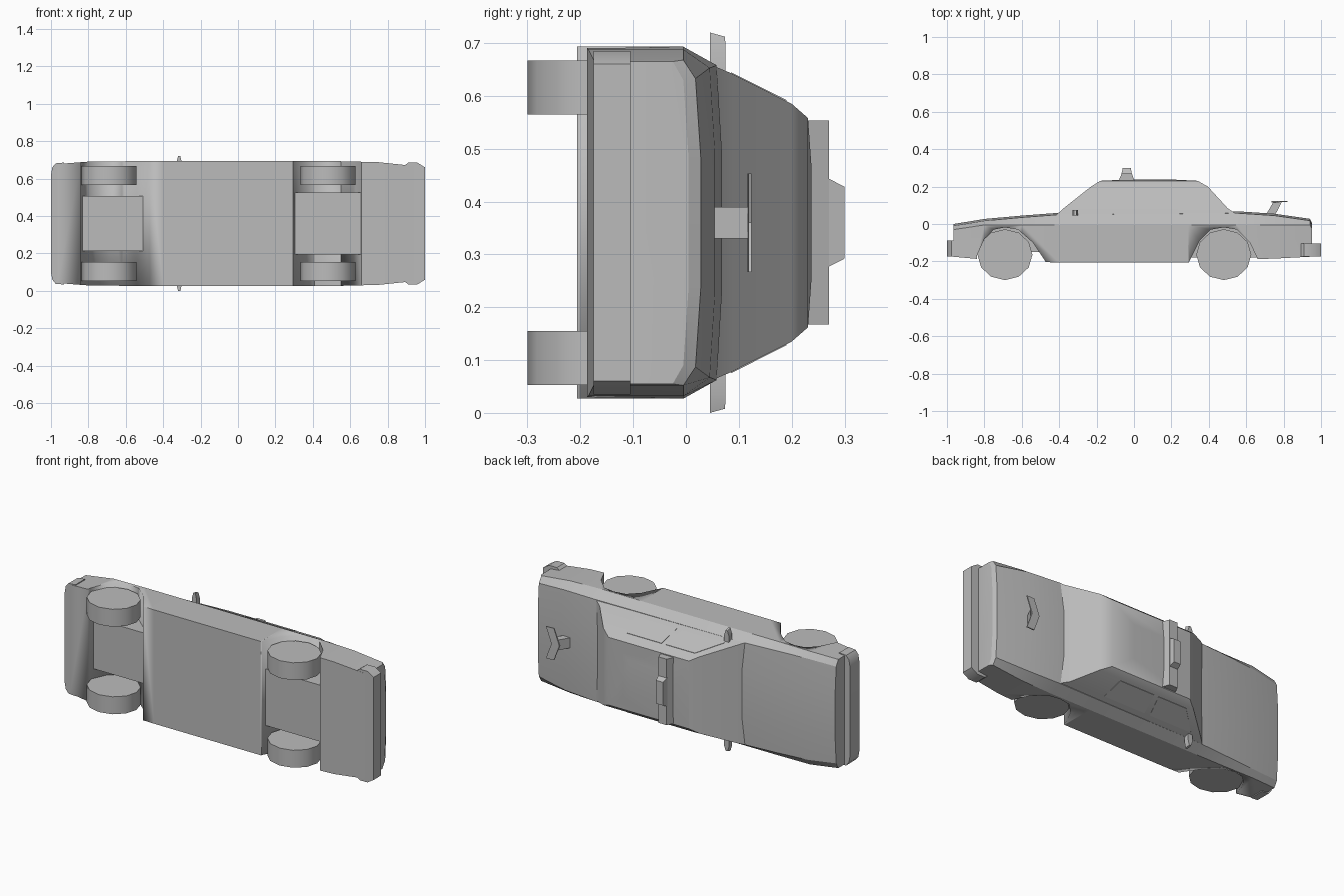
import bpy, bmesh, math

if "Cube" in bpy.data.objects:
    bpy.data.objects.remove(bpy.data.objects["Cube"], do_unlink=True)

# The car lies on its side: x runs nose to tail, y is the car's up, z is its width
MID = 0.36
GREY = (0.5, 0.5, 0.5, 1)
paint = bpy.data.materials.new("plain_grey")
paint.use_nodes = True
paint.diffuse_color = GREY
paint.node_tree.nodes["Principled BSDF"].inputs["Base Color"].default_value = GREY


def loft(name, rings, angle=35):
    """Skin a list of equal-length closed rings and cap both ends."""
    bm = bmesh.new()
    loops = [[bm.verts.new(p) for p in ring] for ring in rings]
    n = len(loops[0])
    for a, b in zip(loops, loops[1:]):
        for i in range(n):
            j = (i + 1) % n
            bm.faces.new((a[i], a[j], b[j], b[i]))
    bm.faces.new(loops[0])
    bm.faces.new(loops[-1])
    bmesh.ops.recalc_face_normals(bm, faces=bm.faces)
    mesh = bpy.data.meshes.new(name)
    bm.to_mesh(mesh)
    bm.free()
    mesh.materials.append(paint)
    obj = bpy.data.objects.new(name, mesh)
    bpy.context.collection.objects.link(obj)
    bpy.ops.object.select_all(action='DESELECT')
    obj.select_set(True)
    bpy.context.view_layer.objects.active = obj
    bpy.ops.object.shade_smooth_by_angle(angle=math.radians(angle))
    return obj


def side_prism(name, profile, z0, z1, angle=35):
    """Extrude an (x, y) side profile across the width."""
    return loft(name, [[(x, y, z) for x, y in profile] for z in (z0, z1)], angle)


def plan_prism(name, half, y0, y1):
    """Extrude a mirrored (x, half width) plan outline upwards."""
    plan = half + [(x, -w) for x, w in reversed(half)]
    return loft(name, [[(x, y, MID + w) for x, w in plan] for y in (y0, y1)])


def rect(x0, x1, half, y):
    return [(x0, y, MID - half), (x1, y, MID - half), (x1, y, MID + half), (x0, y, MID + half)]


# Lower body: sections of (x, bottom, half width, deck height)
def body_ring(x, bottom, w, deck):
    shoulder = min(-0.005, deck - 0.03)
    half = [(bottom, w), (shoulder, w), (deck - 0.01, w - 0.035), (deck, w * 0.4)]
    both = half + [(y, -v) for y, v in reversed(half)]
    return [(x, y, MID + v) for y, v in both]


sections = [(-0.965, -0.175, 0.318, 0.0), (-0.8, -0.19, 0.331, 0.027), (-0.6, -0.2, 0.333, 0.045),
            (-0.4, -0.206, 0.333, 0.06), (0.29, -0.206, 0.333, 0.065), (0.55, -0.19, 0.333, 0.068),
            (0.75, -0.185, 0.328, 0.055), (0.94, -0.175, 0.308, 0.028), (0.952, -0.12, 0.305, 0.005)]
body = loft("body", [body_ring(*s) for s in sections], 25)

# Wheel arches cut through the body
arches = {
    "front": [(-0.84, -0.3), (-0.84, -0.17), (-0.8, -0.08), (-0.75, -0.03), (-0.69, -0.018),
              (-0.62, -0.03), (-0.54, -0.1), (-0.47, -0.206), (-0.47, -0.3)],
    "rear": [(0.295, -0.3), (0.295, -0.2), (0.35, -0.09), (0.41, -0.03), (0.48, -0.018),
             (0.55, -0.03), (0.62, -0.1), (0.662, -0.19), (0.662, -0.3)],
}
for end, outline in arches.items():
    cutter = side_prism(end + "_arch_cutter", outline, -0.2, 1)
    cutter.hide_render = True
    cut = body.modifiers.new("arch", 'BOOLEAN')
    cut.operation = 'DIFFERENCE'
    cut.solver = 'EXACT'
    cut.object = cutter
    bpy.context.view_layer.objects.active = body
    bpy.ops.object.modifier_apply(modifier=cut.name)
    bpy.data.objects.remove(cutter, do_unlink=True)

# Underbody boxes between the wheels
for end, x0, x1, y, half in (("front", -0.845, -0.505, -0.15, 0.148), ("rear", 0.3, 0.66, -0.18, 0.165)):
    loft(end + "_underbody", [rect(x0, x1, half, y), rect(x0, x1, half, 0.0)])

# Cabin: stacked outlines from belt line to roof
loft("cabin", [rect(-0.42, 0.56, 0.3, 0.045), rect(-0.375, 0.5, 0.283, 0.085),
               rect(-0.23, 0.395, 0.225, 0.2), rect(-0.18, 0.34, 0.198, 0.231),
               rect(-0.03, 0.2, 0.1, 0.238)], 28)

# Side windows, thin plates lying on the sloped cabin sides
panes = {"front": [(-0.31, 0.085), (-0.035, 0.085), (-0.005, 0.19), (-0.19, 0.19)],
         "rear": [(0.0, 0.085), (0.27, 0.085), (0.25, 0.19), (0.025, 0.19)]}
for side, s in (("left", 1), ("right", -1)):
    for row, pane in panes.items():
        rings = [[(x, y, MID + s * (0.283 - (y - 0.085) * 0.504 + lift)) for x, y in pane]
                 for lift in (-0.004, 0.002)]
        loft(f"{row}_{side}_window", rings)

    # Door mirrors
    loft(side + "_mirror", [
        [(x, y, MID + s * z) for x, y in ((-0.33, 0.045), (-0.3, 0.045), (-0.3, 0.075), (-0.33, 0.075))]
        for z in (0.27, 0.325)] + [
        [(-0.32, 0.045, MID + s * 0.36), (-0.308, 0.045, MID + s * 0.36),
         (-0.308, 0.074, MID + s * 0.352), (-0.32, 0.074, MID + s * 0.352)]])

    # Wheels
    for row, cx in (("front", -0.69), ("rear", 0.48)):
        rim = [(cx + 0.147 * math.sin(math.tau * i / 12), -0.164 - 0.136 * math.cos(math.tau * i / 12))
               for i in range(12)]
        side_prism(f"{row}_{side}_wheel", rim, MID + s * 0.205, MID + s * 0.307)

# Bumpers with angled corners
plan_prism("front_bumper", [(-0.93, 0.326), (-0.975, 0.322), (-0.993, 0.3), (-1.0, 0.26)], -0.175, -0.088)
plan_prism("rear_bumper", [(0.89, 0.31), (0.91, 0.325), (0.96, 0.325), (1.0, 0.3)], -0.175, -0.105)

# Roof light bar with raised centre housing
loft("light_bar", [rect(-0.085, 0.005, 0.193, 0.225), rect(-0.065, -0.012, 0.193, 0.271)])
loft("light_housing", [rect(-0.075, -0.005, 0.104, 0.23), rect(-0.06, -0.017, 0.068, 0.3)])

# Boot aerial: leaning stem and swept wing
side_prism("aerial_stem", [(0.7, 0.04), (0.75, 0.04), (0.79, 0.117), (0.745, 0.117)], MID - 0.03, MID + 0.03)
loft("aerial_wing", [
    [(x, y, MID + z) for x, y in ((x0, 0.116), (x0 + 0.05, 0.118), (x0 + 0.05, 0.124), (x0, 0.122))]
    for x0, z in ((0.77, -0.093), (0.735, 0), (0.77, 0.093))])
